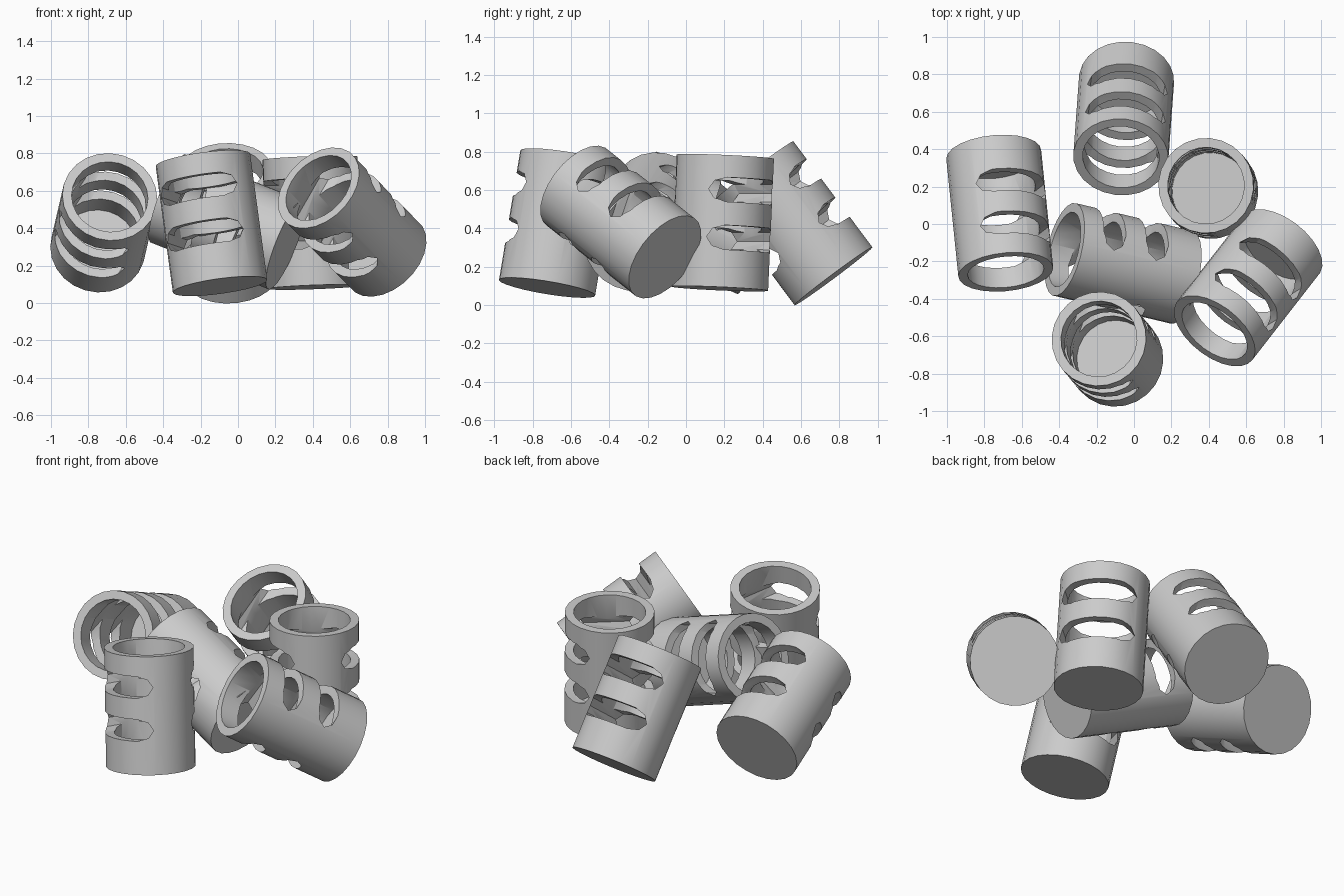
import bpy, bmesh, math
from mathutils import Vector, Matrix

if "Cube" in bpy.data.objects:
    bpy.data.objects.remove(bpy.data.objects["Cube"])

R_OUT, R_IN, LENGTH, FLOOR, SIDES = 0.255, 0.205, 0.69, 0.05, 24


def make_object(name, bm):
    bmesh.ops.recalc_face_normals(bm, faces=bm.faces[:])
    mesh = bpy.data.meshes.new(name)
    bm.to_mesh(mesh)
    bm.free()
    ob = bpy.data.objects.new(name, mesh)
    bpy.context.collection.objects.link(ob)
    return ob


# Cup body: hollow cylinder, closed at the base and open at the rim
bm = bmesh.new()
rings = []
for r, z in [(R_OUT, 0), (R_OUT, LENGTH), (R_IN, LENGTH), (R_IN, FLOOR)]:
    rings.append([bm.verts.new((r * math.cos(t), r * math.sin(t), z))
                  for t in (2 * math.pi * i / SIDES for i in range(SIDES))])
for a, b in zip(rings, rings[1:]):
    for i in range(SIDES):
        j = (i + 1) % SIDES
        bm.faces.new((a[i], a[j], b[j], b[i]))
bm.faces.new(rings[0])
bm.faces.new(rings[-1])
master = make_object("slotted_cup_1", bm)

# Slot cutters: two rounded bars running right through along local x
bm = bmesh.new()
HALF_W, HALF_H, STEPS = 0.216, 0.064, 4
for zc in (0.26, 0.51):
    outline = []
    for side in (0, 1):
        for k in range(STEPS + 1):
            t = -math.pi / 2 + math.pi * k / STEPS + math.pi * side
            cy = (HALF_W - HALF_H) * (1 if side == 0 else -1)
            outline.append((cy + HALF_H * math.cos(t), zc + HALF_H * math.sin(t)))
    ends = [[bm.verts.new((x, y, z)) for y, z in outline] for x in (-0.4, 0.4)]
    n = len(outline)
    bm.faces.new(ends[0])
    bm.faces.new(ends[1])
    for i in range(n):
        j = (i + 1) % n
        bm.faces.new((ends[0][i], ends[0][j], ends[1][j], ends[1][i]))
cutter = make_object("slot_cutter", bm)

mod = master.modifiers.new("slots", 'BOOLEAN')
mod.operation = 'DIFFERENCE'
mod.solver = 'EXACT'
mod.object = cutter
bpy.context.view_layer.objects.active = master
master.select_set(True)
bpy.ops.object.modifier_apply(modifier=mod.name)
bpy.data.objects.remove(cutter, do_unlink=True)
bpy.ops.object.shade_smooth_by_angle(angle=math.radians(30))

# Scattered cups: base centre, rim centre, direction of the slots
a40 = math.radians(40)
a108 = math.radians(-108)
poses = [
    ((0.41, 0.175, 0.085), (0.385, 0.205, 0.765), (math.cos(a40), math.sin(a40), 0)),
    ((-0.096, -0.725, 0.09), (-0.187, -0.615, 0.76), (math.cos(a108), math.sin(a108), 0)),
    ((-0.75, 0.372, 0.29), (-0.685, -0.262, 0.57), (0.5, 0, 0.87)),
    ((0.79, -0.11, 0.25), (0.436, -0.565, 0.61), (0.14, -0.1, 0.98)),
    ((-0.04, 0.77, 0.15), (-0.07, 0.36, 0.70), (0.12, 0.8, 0.6)),
    ((0.255, -0.285, 0.31), (-0.375, -0.135, 0.56), (0.22, 0.91, 0.34)),
]
for i, (base, rim, slot) in enumerate(poses):
    ob = master
    if i:
        ob = master.copy()
        ob.data = master.data.copy()
        ob.name = f"slotted_cup_{i + 1}"
        bpy.context.collection.objects.link(ob)
    z = (Vector(rim) - Vector(base)).normalized()
    x = Vector(slot)
    x = (x - z * x.dot(z)).normalized()
    y = z.cross(x)
    rot = Matrix((x, y, z)).transposed().to_4x4()
    ob.matrix_world = Matrix.Translation(base) @ rot
